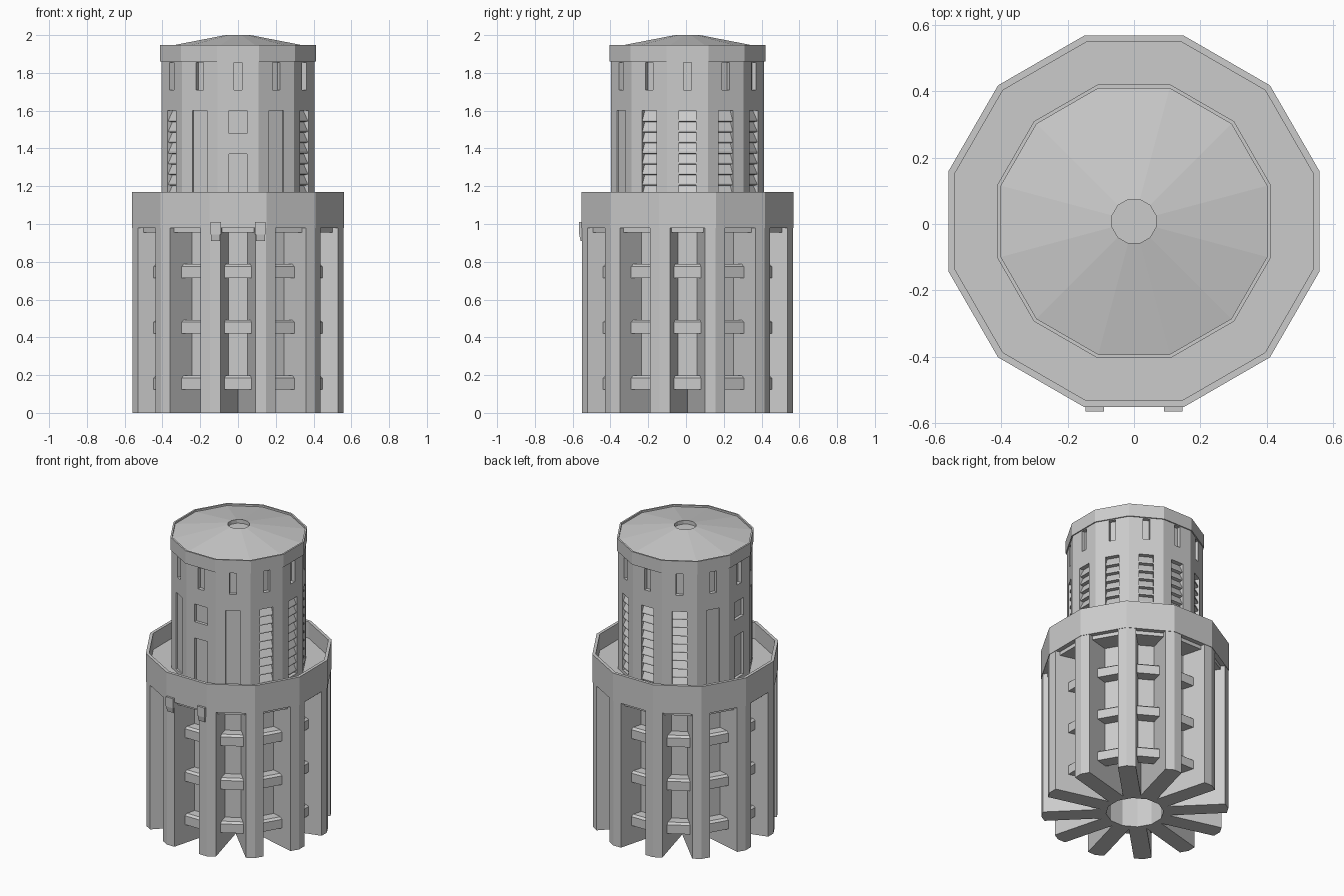
import bpy, bmesh
from math import sin, cos, tan, radians

if "Cube" in bpy.data.objects:
    bpy.data.objects.remove(bpy.data.objects["Cube"])

CY = 0.008          # tower axis sits slightly behind the origin because of the front clips
C15 = cos(radians(15))


def place(a, u, v, z):
    """Local radial u / tangential v at azimuth a (0 = front, 90 = right)."""
    a = radians(a)
    return (u * sin(a) + v * cos(a), CY - u * cos(a) + v * sin(a), z)


def solid(bm, a, low, high):
    """Closed solid between two matching loops of local (u, v, z) points."""
    A = [bm.verts.new(place(a, *p)) for p in low]
    B = [bm.verts.new(place(a, *p)) for p in high]
    n = len(A)
    bm.faces.new(A[::-1])
    bm.faces.new(B)
    for i in range(n):
        j = (i + 1) % n
        bm.faces.new((A[i], A[j], B[j], B[i]))


def prism(bm, a, pts, z0, z1):
    solid(bm, a, [(u, v, z0) for u, v in pts], [(u, v, z1) for u, v in pts])


def box(bm, a, u0, u1, v0, v1, z0, z1):
    prism(bm, a, [(u0, v0), (u1, v0), (u1, v1), (u0, v1)], z0, z1)


def sweep(bm, a, prof, v0, v1):
    """Extrude a (u, z) profile sideways."""
    solid(bm, a, [(u, v0, z) for u, z in prof], [(u, v1, z) for u, z in prof])


def finish(name, bm):
    bmesh.ops.recalc_face_normals(bm, faces=bm.faces[:])
    me = bpy.data.meshes.new(name)
    bm.to_mesh(me)
    bm.free()
    ob = bpy.data.objects.new(name, me)
    bpy.context.collection.objects.link(ob)
    return ob


def lathe(name, prof, closed=False):
    """Twelve-sided turned part; profile is (apothem, z)."""
    bm = bmesh.new()
    rings = []
    for r, z in prof:
        if r == 0:
            rings.append([bm.verts.new((0, CY, z))] * 12)
        else:
            rings.append([bm.verts.new(place(15 + 30 * k, r / C15, 0, z)) for k in range(12)])
    pairs = list(zip(rings, rings[1:]))
    if closed:
        pairs.append((rings[-1], rings[0]))
    for A, B in pairs:
        for k in range(12):
            m = (k + 1) % 12
            face = list(dict.fromkeys((A[k], A[m], B[m], B[k])))
            bm.faces.new(face)
    return finish(name, bm)


BAYS = range(0, 360, 30)

# base: radiating fins around a hollow hub
bm = bmesh.new()
tip = 0.577
edge = tip - 0.055 * tan(radians(15))
for a in BAYS:
    prism(bm, a + 15, [(0.188, -0.055), (edge, -0.055), (tip, 0), (edge, 0.055), (0.188, 0.055)], 0, 0.985)
finish("base_fins", bm)
lathe("base_hub", [(0.172, 0), (0.206, 0), (0.206, 0.97), (0.172, 0.97)], closed=True)

# back panels between fins
bm = bmesh.new()
for a in BAYS:
    box(bm, a, 0.375, 0.40, -0.06, 0.06, 0.16, 0.97)
finish("bay_panels", bm)

# cross bars with chamfered front edges
bm = bmesh.new()
for a in BAYS:
    for z in (0.125, 0.42, 0.715):
        sweep(bm, a, [(0.39, z), (0.475, z), (0.475, z + 0.06), (0.46, z + 0.072), (0.39, z + 0.072)], -0.078, 0.078)
finish("cross_bars", bm)

# gallery ring, its lower lip and the walkway
lathe("gallery_lip", [(0, 0.955), (0.53, 0.955), (0.53, 0.99), (0, 0.99)])
lathe("gallery_ring", [(0, 0.98), (0.56, 0.98), (0.56, 1.17), (0.54, 1.17), (0.54, 1.06), (0, 1.06)])

# two small clips on the front of the gallery
bm = bmesh.new()
for x in (-0.118, 0.118):
    sweep(bm, 0, [(0.54, 0.945), (0.574, 0.945), (0.574, 1.01), (0.54, 1.01)], x - 0.028, x + 0.028)
    sweep(bm, 0, [(0.54, 0.91), (0.566, 0.91), (0.573, 0.945), (0.54, 0.945)], x - 0.024, x + 0.024)
finish("front_clips", bm)

# upper shaft with recessed bays
shaft = lathe("upper_shaft", [(0, 1.03), (0.405, 1.03), (0.405, 1.88), (0, 1.88)])
cut = bmesh.new()
slats = bmesh.new()


def louvres(a, hw, z0, z1, n):
    step = (z1 - z0) / n
    for i in range(n):
        z = z0 + i * step
        sweep(slats, a, [(0.368, z), (0.398, z + 0.004), (0.398, z + 0.012), (0.376, z + step), (0.368, z + step)], -hw, hw)


for a in BAYS:
    box(cut, a, 0.38, 0.45, -0.022, 0.022, 1.71, 1.855)      # slot window
    if a in (0, 270):                                        # square window over a door
        box(cut, a, 0.385, 0.45, -0.048, 0.048, 1.48, 1.60)
        box(cut, a, 0.385, 0.45, -0.048, 0.048, 1.08, 1.37)
    elif a in (30, 330, 240):                                # plain panel
        box(cut, a, 0.395, 0.45, -0.045, 0.045, 1.08, 1.60)
    else:                                                    # louvred opening
        box(cut, a, 0.375, 0.45, -0.045, 0.045, 1.08, 1.60)
        louvres(a, 0.047, 1.09, 1.595, 9)
finish("louvre_slats", slats)
cutter = finish("shaft_cutter", cut)
cutter.hide_render = True
cutter.hide_viewport = True
mod = shaft.modifiers.new("recesses", 'BOOLEAN')
mod.operation = 'DIFFERENCE'
mod.solver = 'EXACT'
mod.object = cutter

# cap with rim, shallow conical roof and central vent hole
lathe("roof_cap", [(0, 1.86), (0.412, 1.86), (0.412, 1.947), (0.401, 1.947), (0.401, 1.935),
                   (0.066, 2.0), (0.066, 1.975), (0, 1.975)])
